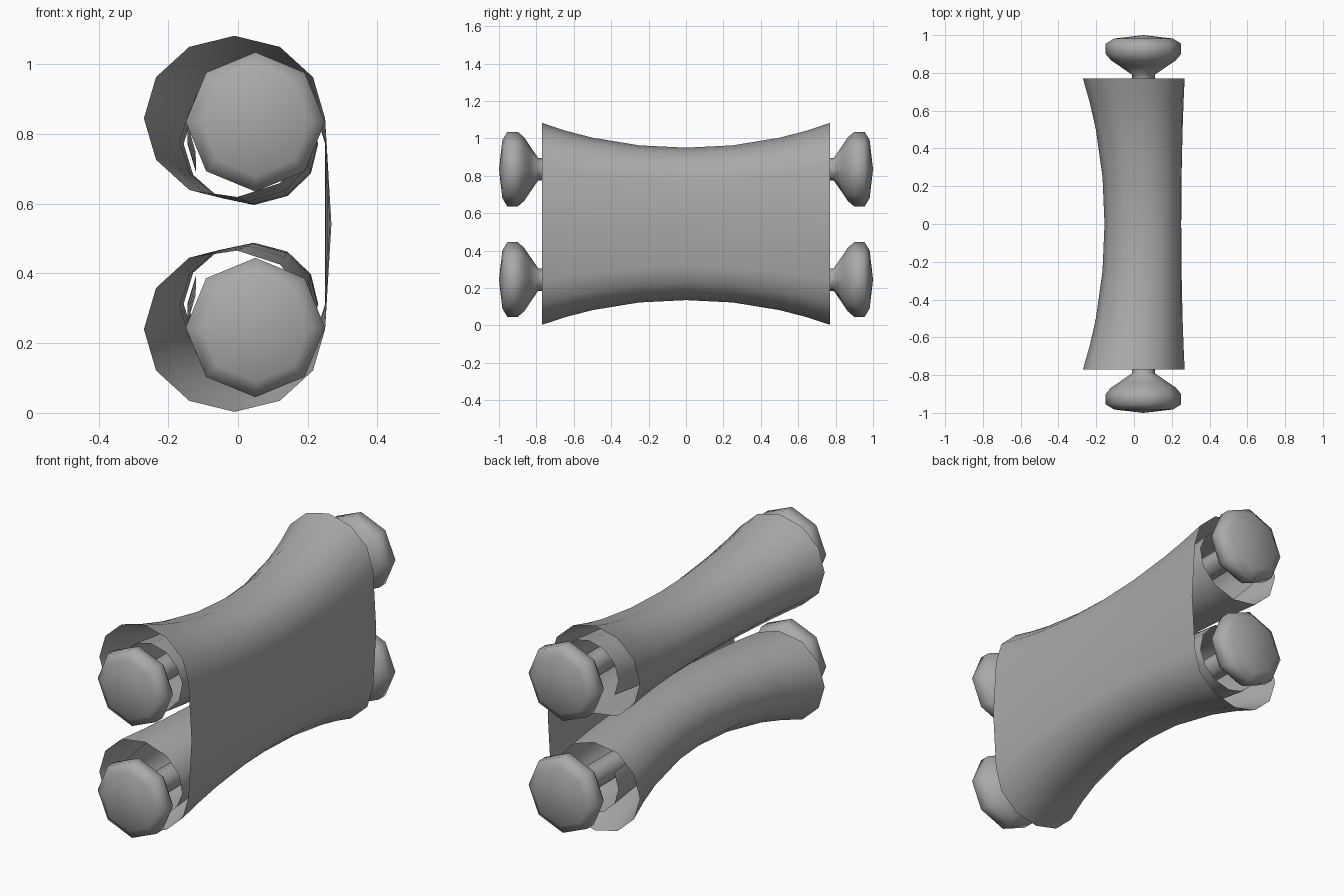
import bpy, bmesh, math

if "Cube" in bpy.data.objects:
    bpy.data.objects.remove(bpy.data.objects["Cube"])

grey = bpy.data.materials.new("plain_grey")
grey.diffuse_color = (0.4, 0.4, 0.4, 1)
grey.use_nodes = True
grey.node_tree.nodes["Principled BSDF"].inputs["Base Color"].default_value = grey.diffuse_color
MID_Z = 0.5425


def make_object(name, bm, angle):
    me = bpy.data.meshes.new(name)
    bm.to_mesh(me)
    bm.free()
    me.materials.append(grey)
    ob = bpy.data.objects.new(name, me)
    bpy.context.collection.objects.link(ob)
    bpy.ops.object.select_all(action='DESELECT')
    ob.select_set(True)
    bpy.context.view_layer.objects.active = ob
    bpy.ops.object.shade_smooth_by_angle(angle=math.radians(angle))
    return ob


def mix(a, b, t):
    return [p + (q - p) * t for p, q in zip(a, b)]


def roll(flare):
    """Upper spiral cross-section, from the flat panel inward."""
    outer = mix((0.047, 0.772, 0.203, 0.178), (-0.01, 0.845, 0.26, 0.237), flare)
    inner = mix((0.04, 0.772, 0.185, 0.165), (0.03, 0.83, 0.175, 0.165), flare)
    pts = []
    for deg in range(0, 571, 30):
        t = min(max((deg - 240) / 150, 0), 1)
        cx, cz, rx, rz = mix(outer, inner, t)
        a = math.radians(deg)
        pts.append((cx + rx * math.cos(a), cz + rz * math.sin(a)))
    return pts


# Sheet: narrow-waisted panel rolled up at both edges
bm = bmesh.new()
rows = []
for y in (-0.77, -0.64, -0.5, -0.25, 0, 0.25, 0.5, 0.64, 0.77):
    flare = abs(y / 0.77) ** 2.1
    upper = roll(flare)
    lower = [(x, 2 * MID_Z - z) for x, z in upper]
    section = upper[::-1] + [(0.25 + 0.018 * flare, MID_Z)] + lower
    rows.append([bm.verts.new((x, y, z)) for x, z in section])
for a, b in zip(rows, rows[1:]):
    for i in range(len(a) - 1):
        bm.faces.new((a[i], a[i + 1], b[i + 1], b[i]))
make_object("rolled_sheet", bm, 60)

# Rods with eight-sided turned knobs at both ends: (y, radius)
half = [(0.76, 0.06), (0.79, 0.06), (0.835, 0.125), (0.865, 0.17), (0.9, 0.2),
        (0.955, 0.2), (0.982, 0.155)]
profile = [(-y, r) for y, r in half[::-1]] + half
for name, cz in (("upper_rod", 0.835), ("lower_rod", 0.245)):
    bm = bmesh.new()
    rings = []
    for y, r in profile:
        rings.append([bm.verts.new((0.05 + r * math.cos(k * math.pi / 4), y,
                                    cz + r * math.sin(k * math.pi / 4))) for k in range(8)])
    for a, b in zip(rings, rings[1:]):
        for k in range(8):
            n = (k + 1) % 8
            bm.faces.new((a[k], a[n], b[n], b[k]))
    # Shallow pointed caps
    for ring, y in ((rings[0], -1), (rings[-1], 1)):
        tip = bm.verts.new((0.05, y, cz))
        for k in range(8):
            bm.faces.new((ring[k], ring[(k + 1) % 8], tip))
    bmesh.ops.recalc_face_normals(bm, faces=bm.faces)
    make_object(name, bm, 80)
